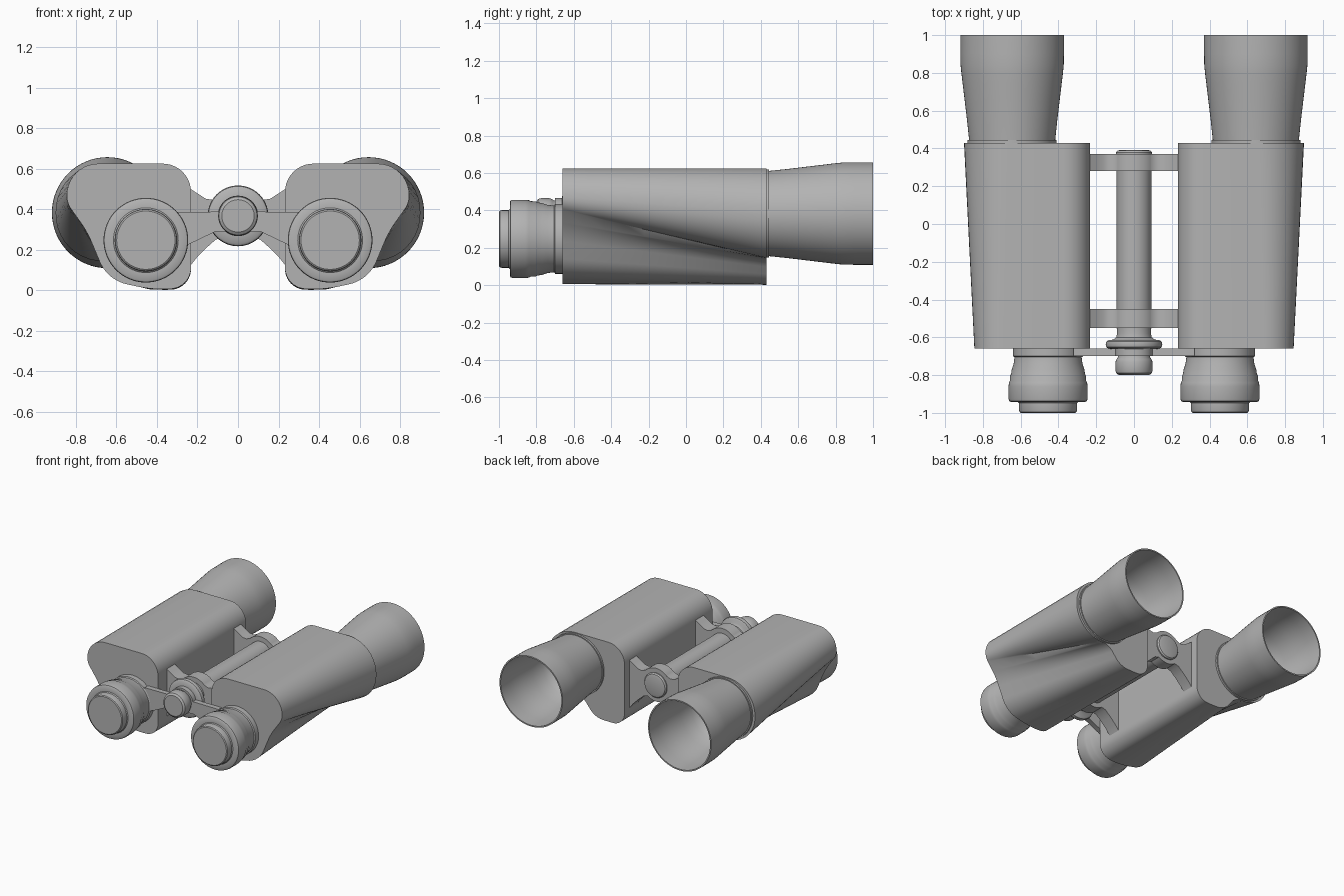
import bpy, bmesh, math
from mathutils import Vector

if "Cube" in bpy.data.objects:
    bpy.data.objects.remove(bpy.data.objects["Cube"])

grey = bpy.data.materials.new("body_grey")
grey.diffuse_color = (0.45, 0.45, 0.45, 1)
grey.use_nodes = True
grey.node_tree.nodes["Principled BSDF"].inputs["Base Color"].default_value = grey.diffuse_color


def finish(bm, name, mirror=False, angle=35):
    """Turn a bmesh into a named, shaded object, optionally mirrored in x."""
    bmesh.ops.recalc_face_normals(bm, faces=bm.faces)
    me = bpy.data.meshes.new(name)
    bm.to_mesh(me)
    bm.free()
    me.materials.append(grey)
    ob = bpy.data.objects.new(name, me)
    bpy.context.collection.objects.link(ob)
    bpy.ops.object.select_all(action='DESELECT')
    ob.select_set(True)
    bpy.context.view_layer.objects.active = ob
    bpy.ops.object.shade_smooth_by_angle(angle=math.radians(angle))
    if mirror:
        m = ob.modifiers.new("mirror", 'MIRROR')
        m.use_mirror_merge = False
    return ob


def loft(name, rings, mirror=False, angle=35):
    """Skin a list of equal-length closed rings and cap both ends."""
    bm = bmesh.new()
    vs = [[bm.verts.new(p) for p in ring] for ring in rings]
    n = len(vs[0])
    for a, b in zip(vs, vs[1:]):
        for i in range(n):
            j = (i + 1) % n
            bm.faces.new((a[i], a[j], b[j], b[i]))
    bm.faces.new(vs[0])
    bm.faces.new(vs[-1])
    return finish(bm, name, mirror, angle)


def lathe(name, x, z, profile, mirror=False, n=64):
    """Revolve (y, radius) points about an axis parallel to y."""
    rings = [[(x + r * math.cos(2 * math.pi * i / n), y,
               z + r * math.sin(2 * math.pi * i / n)) for i in range(n)]
             for y, r in profile]
    return loft(name, rings, mirror)


def rounded(corners, n=10):
    """Polygon of (x, z, cut length) corners with each corner rounded."""
    out = []
    for i, (x, z, d) in enumerate(corners):
        p = Vector((x, z))
        a = (Vector(corners[i - 1][:2]) - p).normalized()
        b = (Vector(corners[(i + 1) % len(corners)][:2]) - p).normalized()
        w = math.sin(a.angle(b) / 2)
        p0, p2 = p + a * d, p + b * d
        for k in range(n + 1):
            t = k / n
            f0, f1, f2 = (1 - t) ** 2, 2 * t * (1 - t) * w, t * t
            out.append((p0 * f0 + p * f1 + p2 * f2) / (f0 + f1 + f2))
    return out


def plate(name, half, y0, y1):
    """Extrude a right-half outline, mirrored to the left, along y."""
    pts = half + [(-x, z) for x, z in reversed(half)]
    return loft(name, [[(x, y, z) for x, z in pts] for y in (y0, y1)])


# Prism housings: eyepiece-side section blends into objective-side section
front = rounded([(0.232, 0.625, 0.14), (0.845, 0.625, 0.155),
                 (0.845, 0.43, 0.035), (0.745, 0.29, 0.06),
                 (0.645, 0.05, 0.10), (0.42, 0.002, 0.08),
                 (0.232, 0.012, 0.10)])
rear = rounded([(0.232, 0.625, 0.14), (0.90, 0.625, 0.235),
                (0.90, 0.14, 0.235), (0.60, 0.145, 0.06),
                (0.49, 0.005, 0.07), (0.36, 0.002, 0.01),
                (0.232, 0.005, 0.10)])
STEPS = 10
sections = []
for s in range(STEPS + 1):
    t = s / STEPS
    y = -0.66 + 1.09 * t
    sections.append([(p.x, y, p.y) for p in
                     (a.lerp(b, t) for a, b in zip(front, rear))])
loft("prism_housing", sections, mirror=True)

# Flared, hollow objective barrels
lathe("objective_barrel", 0.645, 0.383,
      [(0.40, 0.236), (0.445, 0.236), (0.445, 0.228), (0.55, 0.239),
       (0.65, 0.251), (0.75, 0.263), (0.80, 0.269), (0.84, 0.273),
       (0.90, 0.274), (1.0, 0.274), (1.0, 0.264), (0.90, 0.262),
       (0.84, 0.259), (0.78, 0.252), (0.65, 0.235), (0.55, 0.215),
       (0.50, 0.19), (0.47, 0.15), (0.455, 0.08), (0.45, 0.01)], mirror=True)

# Stepped eyepieces
lathe("eyepiece", 0.455, 0.247,
      [(-0.64, 0.186), (-0.70, 0.186), (-0.705, 0.178), (-0.74, 0.182),
       (-0.77, 0.192), (-0.795, 0.196), (-0.805, 0.201), (-0.83, 0.202),
       (-0.84, 0.207), (-0.86, 0.209), (-0.925, 0.209), (-0.937, 0.206),
       (-0.942, 0.198), (-0.942, 0.160), (-0.948, 0.154), (-0.985, 0.154),
       (-0.995, 0.151), (-1.0, 0.144)], mirror=True)

# Hinge arms joining the housings around a central hub
HZ = 0.367


def hub_arc(r, a0, a1, n=12):
    return [(r * math.cos(math.radians(a0 + (a1 - a0) * i / n)),
             HZ + r * math.sin(math.radians(a0 + (a1 - a0) * i / n)))
            for i in range(n + 1)]


arm = (hub_arc(0.13, 88, 45) +
       [(0.125, 0.446), (0.16, 0.452), (0.20, 0.478), (0.25, 0.51),
        (0.25, 0.09), (0.232, 0.125), (0.20, 0.165), (0.155, 0.21),
        (0.11, 0.25)] + hub_arc(0.13, -55, -88))
plate("rear_hinge_arm", arm, 0.28, 0.37)
plate("front_hinge_arm", arm, -0.55, -0.45)

# Thin bridge carrying the eyepieces
bridge = (hub_arc(0.10, 88, 12) + [(0.32, 0.386), (0.32, 0.20),
          (0.24, 0.228), (0.11, 0.29)] + hub_arc(0.10, -50, -88))
plate("eyepiece_bridge", bridge, -0.70, -0.66)

# Central shaft, hinge cap, focus wheel and end knob
lathe("hinge_shaft", 0, HZ, [(-0.46, 0.092), (0.29, 0.092)], n=48)
lathe("hinge_cap", 0, HZ, [(0.36, 0.096), (0.378, 0.096), (0.388, 0.088),
                           (0.393, 0.07)], n=48)
lathe("focus_wheel", 0, HZ,
      [(-0.54, 0.092), (-0.58, 0.090), (-0.60, 0.094), (-0.612, 0.11),
       (-0.615, 0.135), (-0.622, 0.146), (-0.637, 0.15), (-0.652, 0.146),
       (-0.66, 0.135), (-0.663, 0.09)], n=64)
lathe("end_knob", 0, HZ,
      [(-0.65, 0.085), (-0.705, 0.085), (-0.715, 0.092), (-0.73, 0.098),
       (-0.775, 0.098), (-0.79, 0.094), (-0.80, 0.08)], n=48)
